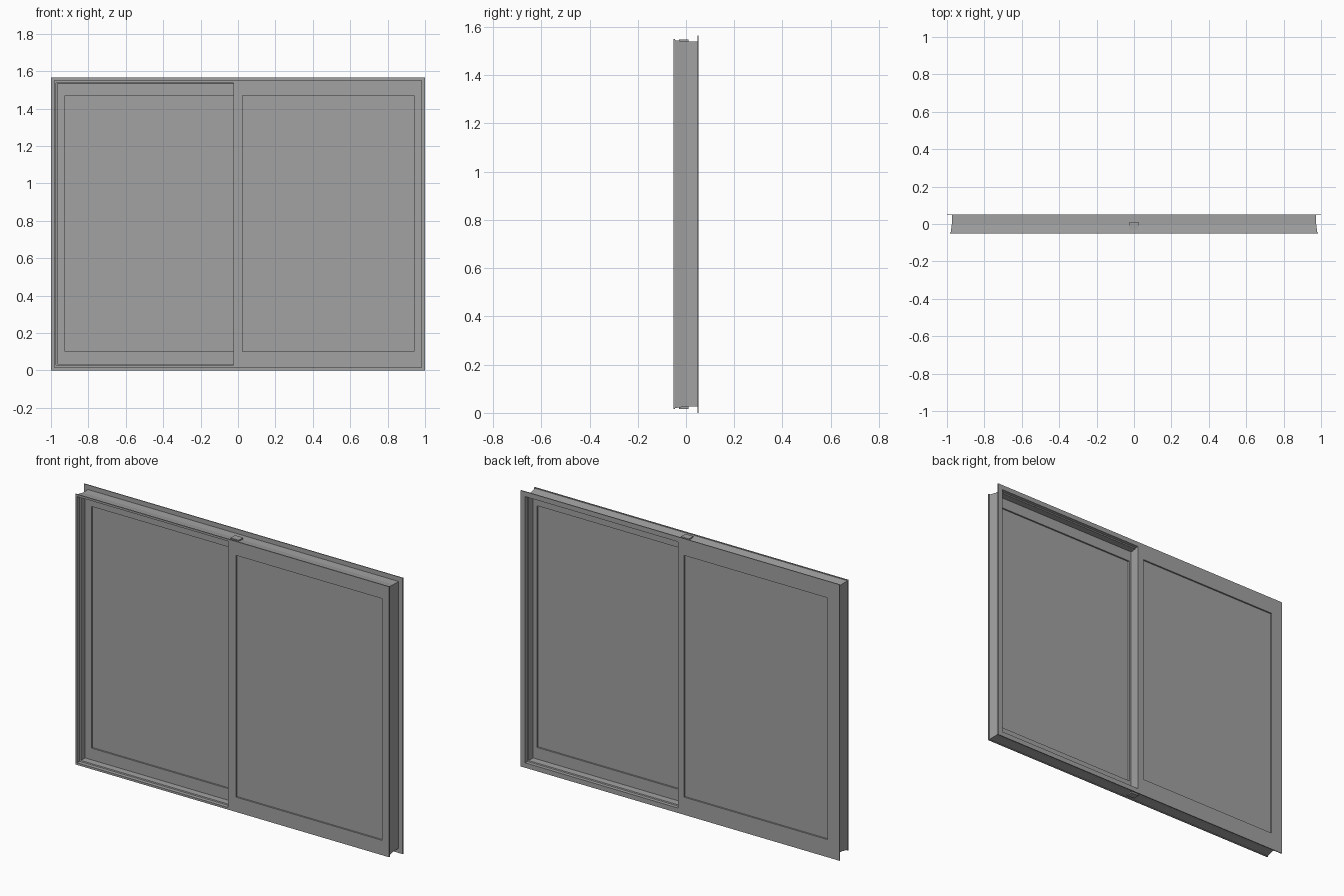
import bpy
import bmesh

if "Cube" in bpy.data.objects:
    bpy.data.objects.remove(bpy.data.objects["Cube"], do_unlink=True)

TOP = 1.565

grey = bpy.data.materials.new("window_grey")
grey.use_nodes = True
colour = (0.36, 0.36, 0.36, 1)
grey.diffuse_color = colour
grey.node_tree.nodes["Principled BSDF"].inputs["Base Color"].default_value = colour


def finish(name, bm):
    bmesh.ops.recalc_face_normals(bm, faces=bm.faces[:])
    mesh = bpy.data.meshes.new(name)
    bm.to_mesh(mesh)
    bm.free()
    mesh.materials.append(grey)
    obj = bpy.data.objects.new(name, mesh)
    bpy.context.collection.objects.link(obj)
    return obj


def ring(name, x0, x1, z0, z1, profile):
    """Mitred rectangular frame; profile points are (inset, y)."""
    bm = bmesh.new()
    loops = []
    for sx, sz in ((0, 0), (1, 0), (1, 1), (0, 1)):
        loops.append([bm.verts.new((x1 - d if sx else x0 + d, y,
                                    z1 - d if sz else z0 + d))
                      for d, y in profile])
    n = len(profile)
    for i in range(4):
        a, b = loops[i], loops[(i + 1) % 4]
        for j in range(n):
            k = (j + 1) % n
            bm.faces.new((a[j], a[k], b[k], b[j]))
    return finish(name, bm)


def box(name, x0, x1, y0, y1, z0, z1):
    bm = bmesh.new()
    bmesh.ops.create_cube(bm, size=1)
    for v in bm.verts:
        v.co.x = x1 if v.co.x > 0 else x0
        v.co.y = y1 if v.co.y > 0 else y0
        v.co.z = z1 if v.co.z > 0 else z0
    return finish(name, bm)


# Outer frame: channel open to the outside, wide flange at the back
ring("outer_frame", -1, 1, 0, TOP, [
    (0, 0.052), (0, 0.047), (0.026, 0.047), (0.026, 0.0), (0.020, -0.046),
    (0.016, -0.046), (0.016, -0.052), (0.028, -0.052), (0.028, -0.030),
    (0.034, -0.028), (0.034, 0.030), (0.028, 0.032), (0.028, 0.052)])


# Sashes: rectangular stiles and rails around a slightly sunken pane
def sash(side, x0, x1, gx0, gx1, y0, y1):
    z0, z1, gz0, gz1 = 0.028, TOP - 0.028, 0.10, 1.47
    box(side + "_outer_stile_left", x0, gx0, y0, y1, z0, z1)
    box(side + "_outer_stile_right", gx1, x1, y0, y1, z0, z1)
    box(side + "_bottom_rail", gx0, gx1, y0, y1, z0, gz0)
    box(side + "_top_rail", gx0, gx1, y0, y1, gz1, z1)
    box(side + "_pane", gx0, gx1, y0 + 0.009, y1 - 0.009, gz0, gz1)


sash("front_sash", -0.025, 0.972, 0.025, 0.94, -0.052, -0.010)
sash("back_sash", -0.972, 0.015, -0.925, -0.025, 0.010, 0.052)

# Interlock between the sashes and small stops on the top and bottom
box("interlock", -0.022, 0.012, -0.010, 0.010, 0.03, TOP - 0.03)
for name, z in (("bottom_stop", 0.023), ("top_stop", TOP - 0.023)):
    box(name, -0.025, 0.025, -0.03, 0.01, z - 0.006, z + 0.006)
